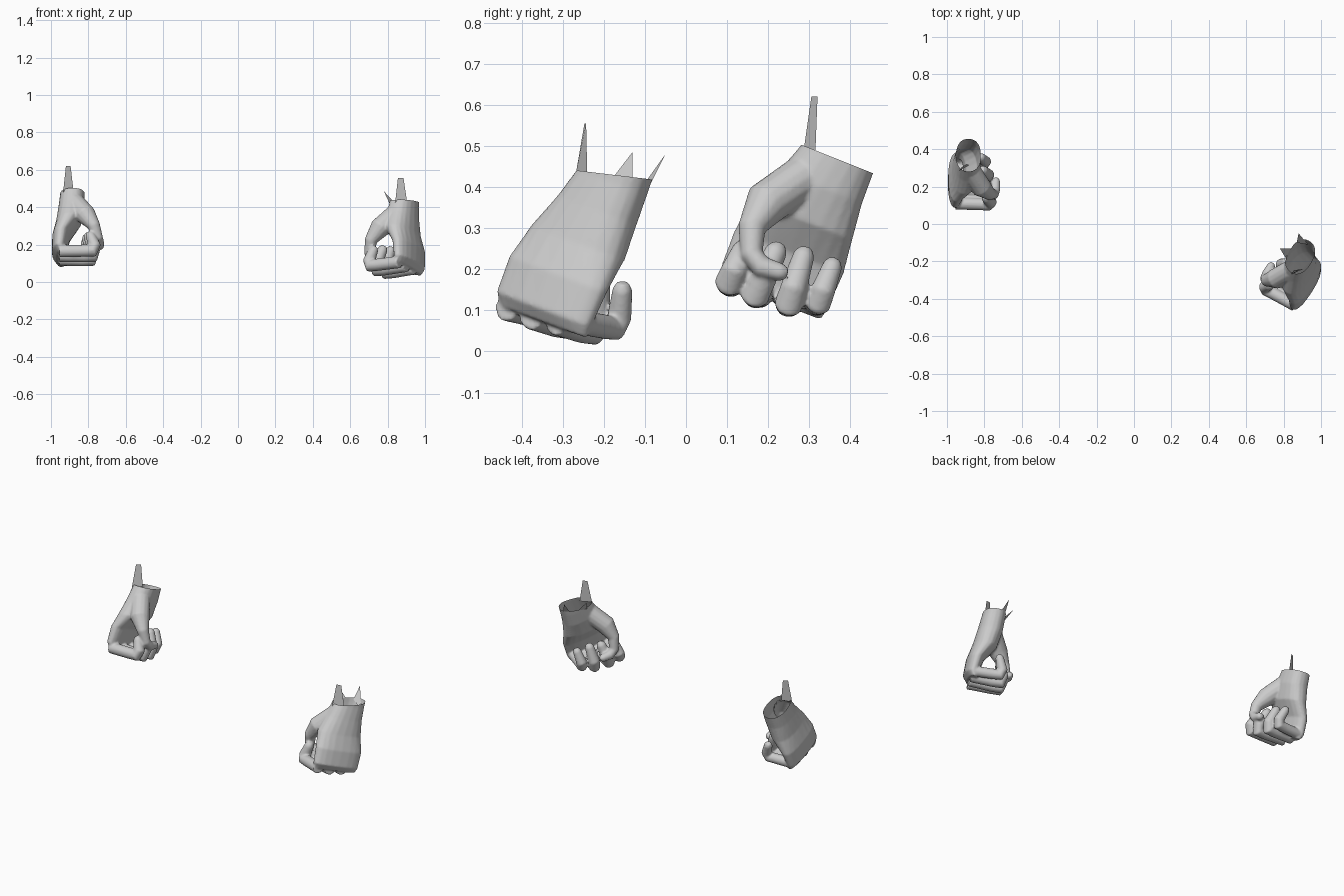
import bpy, bmesh, math
from mathutils import Vector, Matrix

if "Cube" in bpy.data.objects:
    bpy.data.objects.remove(bpy.data.objects["Cube"])

grey = bpy.data.materials.new("light_grey")
grey.use_nodes = True
grey.diffuse_color = (0.6, 0.6, 0.6, 1)
grey.node_tree.nodes["Principled BSDF"].inputs["Base Color"].default_value = (0.6, 0.6, 0.6, 1)


def loft(bm, rings, sides=14, power=1.0):
    """Closed skin over rings of (centre, u vector, v vector)."""
    loops = []
    for c, u, v in rings:
        loop = []
        for i in range(sides):
            a = math.tau * i / sides
            ca, sa = math.cos(a), math.sin(a)
            p = c + u * math.copysign(abs(ca) ** power, ca) + v * math.copysign(abs(sa) ** power, sa)
            loop.append(bm.verts.new(p))
        loops.append(loop)
    for lo, hi in zip(loops, loops[1:]):
        for i in range(sides):
            j = (i + 1) % sides
            bm.faces.new((lo[i], lo[j], hi[j], hi[i]))
    bm.faces.new(loops[0][::-1])
    bm.faces.new(loops[-1])


def tube(bm, path, side):
    """Round-tipped limb along (x, y, z, radius) points."""
    pts = [Vector(p[:3]) for p in path]
    rad = [p[3] for p in path]
    # rounded tip
    d = (pts[-1] - pts[-2]).normalized()
    pts.append(pts[-1] + d * rad[-1] * 0.7)
    rad.append(rad[-1] * 0.6)
    rings = []
    for i, (p, r) in enumerate(zip(pts, rad)):
        t = (pts[min(i + 1, len(pts) - 1)] - pts[max(i - 1, 0)]).normalized()
        v = t.cross(Vector(side)).normalized()
        rings.append((p, v.cross(t) * r, v * r))
    loft(bm, rings)


# Palm sections: x, y, z, half width, half thickness
PALM = [(-0.885, 0.40, 0.55, 0.095, 0.066), (-0.885, 0.368, 0.468, 0.094, 0.066),
        (-0.89, 0.328, 0.40, 0.108, 0.07), (-0.905, 0.282, 0.32, 0.132, 0.068),
        (-0.945, 0.25, 0.24, 0.143, 0.048), (-0.955, 0.215, 0.155, 0.14, 0.04),
        (-0.945, 0.208, 0.125, 0.13, 0.025)]

# Fingers: knuckle, middle joint, tip, radius
FINGERS = [((-0.955, 0.11, 0.165), (-0.775, 0.105, 0.168), (-0.79, 0.14, 0.25), 0.033),
           ((-0.955, 0.18, 0.14), (-0.775, 0.168, 0.138), (-0.80, 0.22, 0.245), 0.034),
           ((-0.955, 0.25, 0.12), (-0.785, 0.25, 0.115), (-0.81, 0.287, 0.235), 0.033),
           ((-0.95, 0.315, 0.115), (-0.80, 0.322, 0.118), (-0.82, 0.357, 0.21), 0.03)]

THUMB = [(-0.87, 0.28, 0.42, 0.055), (-0.815, 0.195, 0.36, 0.055), (-0.77, 0.16, 0.30, 0.034),
         (-0.75, 0.16, 0.235, 0.028), (-0.742, 0.185, 0.205, 0.027), (-0.738, 0.232, 0.192, 0.022)]


def add_mesh(name, bm):
    me = bpy.data.meshes.new(name)
    bm.to_mesh(me)
    bm.free()
    me.materials.append(grey)
    ob = bpy.data.objects.new(name, me)
    bpy.context.collection.objects.link(ob)
    return ob


def hand(name, matrix, cut_point, cut_normal):
    bm = bmesh.new()
    width, thick = Vector((0, 0.93, -0.37)), Vector((1, 0, 0))
    loft(bm, [(Vector((x, y, z)), width * w, thick * t) for x, y, z, w, t in PALM], 20, 0.85)
    for mcp, pip, tip, r in FINGERS:
        a, b, c = Vector(mcp), Vector(pip), Vector(tip)
        near, past = b.lerp(a, 0.25), b.lerp(c, 0.3) + Vector((0.014, 0, 0))
        path = [(*a, r), (*near, r), (*b, r * 1.05), (*past, r), (*c, r * 0.8)]
        tube(bm, path, (0, 1, 0))
    tube(bm, THUMB, (0.5, 0, 0.2))
    bmesh.ops.transform(bm, matrix=matrix, verts=bm.verts)
    bmesh.ops.recalc_face_normals(bm, faces=bm.faces)
    ob = add_mesh(name, bm)

    # Fuse the parts into one skin
    fuse = ob.modifiers.new("fuse", 'REMESH')
    fuse.mode = 'VOXEL'
    fuse.voxel_size = 0.006
    soft = ob.modifiers.new("soften", 'SMOOTH')
    soft.iterations = 3
    deps = bpy.context.evaluated_depsgraph_get()
    skin = bpy.data.meshes.new_from_object(ob.evaluated_get(deps))
    ob.modifiers.clear()

    # Open the wrist
    bm = bmesh.new()
    bm.from_mesh(skin)
    bmesh.ops.bisect_plane(bm, geom=bm.verts[:] + bm.edges[:] + bm.faces[:],
                           plane_co=cut_point, plane_no=cut_normal, clear_outer=True)
    for f in bm.faces:
        f.smooth = True
        f.material_index = 0
    bm.to_mesh(ob.data)
    bm.free()


def shard(name, points):
    bm = bmesh.new()
    bm.faces.new([bm.verts.new(p) for p in points])
    add_mesh(name, bm)


# Right hand, as modelled
hand("right_hand", Matrix.Identity(4), (-0.885, 0.368, 0.468), (0, 0.37, 0.93))

# Left hand: mirrored, turned and tilted
left = (Matrix.Translation((0.845, -0.25, 0.22))
        @ Matrix.Rotation(math.radians(-8), 4, 'Y')
        @ Matrix.Rotation(math.radians(-30), 4, 'Z')
        @ Matrix.Scale(-1, 4, (1, 0, 0))
        @ Matrix.Translation((0.86, -0.27, -0.28)))
hand("left_hand", left, (0.875, -0.18, 0.43), (0, 0.12, 1))

# Torn strips at the wrists
shard("right_wrist_strip", [(-0.935, 0.285, 0.48), (-0.88, 0.315, 0.49),
                            (-0.895, 0.32, 0.62), (-0.92, 0.305, 0.62)])
shard("left_wrist_front_strip", [(0.84, -0.27, 0.42), (0.905, -0.24, 0.42),
                                 (0.885, -0.243, 0.555), (0.855, -0.247, 0.555)])
shard("left_wrist_inner_strip", [(0.81, -0.18, 0.42), (0.84, -0.13, 0.42), (0.78, -0.13, 0.485)])
shard("left_wrist_back_strip", [(0.87, -0.10, 0.41), (0.93, -0.11, 0.36), (0.88, -0.05, 0.48)])
